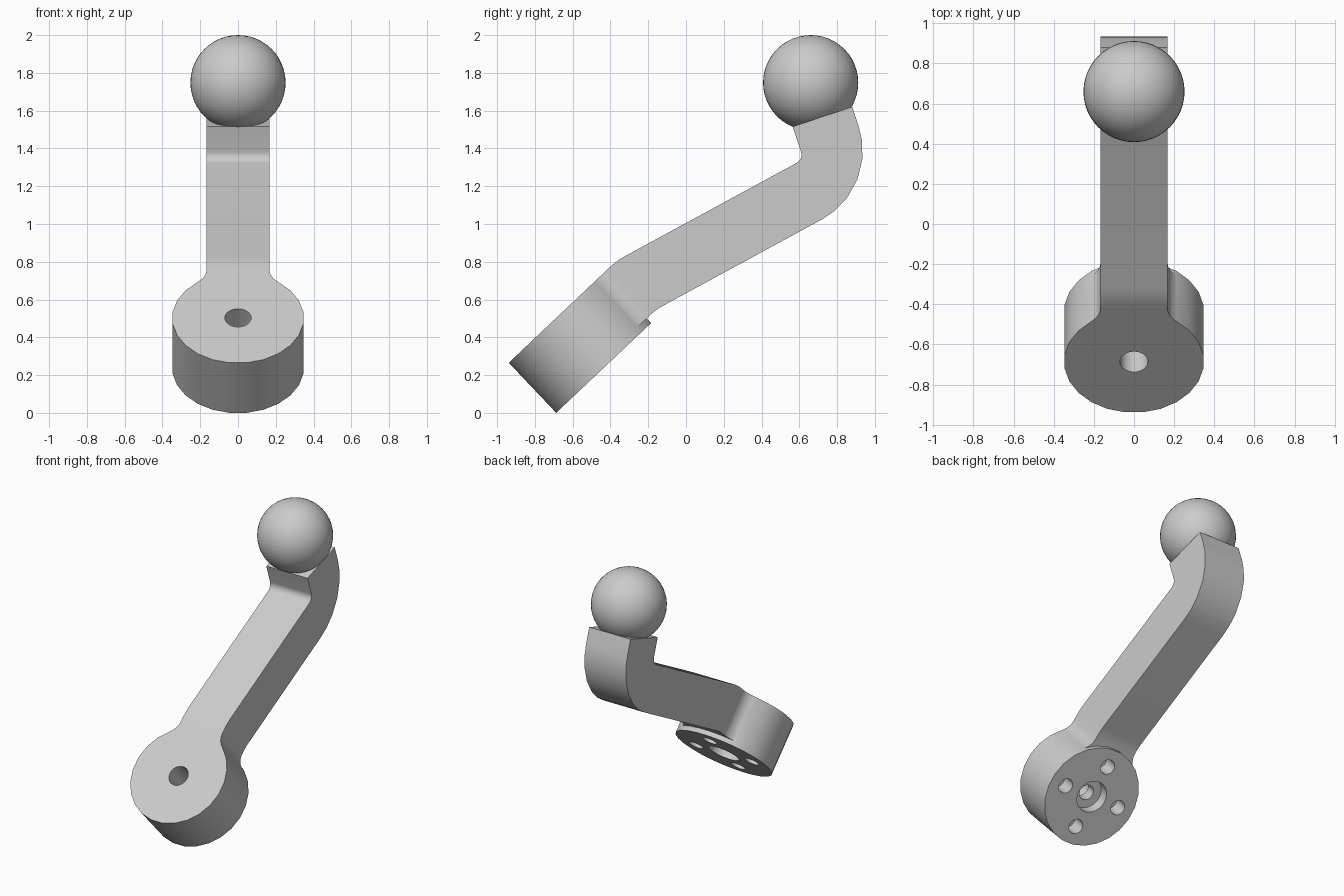
import bpy, bmesh
from math import sin, cos, tan, radians, sqrt, tau
from mathutils import Matrix, Vector

if "Cube" in bpy.data.objects:
    bpy.data.objects.remove(bpy.data.objects["Cube"])

grey = bpy.data.materials.new("plain grey")
grey.use_nodes = True
grey.diffuse_color = (0.6, 0.6, 0.6, 1)
grey.node_tree.nodes["Principled BSDF"].inputs["Base Color"].default_value = (0.6, 0.6, 0.6, 1)

# Tilted hub frame: x across, y towards the arm, z along the hub axis
HUB = Matrix.Translation((0, -0.436, 0.238)) @ Matrix.Rotation(radians(43.4), 4, 'X')
# Side profile frame: drawn in (y, z), extruded along x
SIDE = Matrix(((0, 0, 1, 0), (1, 0, 0, 0), (0, 1, 0, 0), (0, 0, 0, 1)))
HUB_R, HUB_H, HALF_W, STEP = 0.349, 0.365, 0.167, 0.034


def finish(name, bm):
    bmesh.ops.recalc_face_normals(bm, faces=bm.faces)
    mesh = bpy.data.meshes.new(name)
    bm.to_mesh(mesh)
    bm.free()
    mesh.materials.append(grey)
    obj = bpy.data.objects.new(name, mesh)
    bpy.context.collection.objects.link(obj)
    return obj


def prism(name, points, low, high, frame):
    bm = bmesh.new()
    face = bm.faces.new([bm.verts.new((p[0], p[1], low)) for p in points])
    out = bmesh.ops.extrude_face_region(bm, geom=[face])
    verts = [v for v in out["geom"] if isinstance(v, bmesh.types.BMVert)]
    bmesh.ops.translate(bm, verts=verts, vec=(0, 0, high - low))
    bm.faces.ensure_lookup_table()
    bm.transform(frame)
    return finish(name, bm)


def circle(r, n, cx=0, cy=0):
    return [(cx + r * sin(tau * (i + 0.5) / n), cy + r * cos(tau * (i + 0.5) / n)) for i in range(n)]


def rounded(corners):
    """Polygon whose corners (point, radius, segments) become arcs."""
    result = []
    for i, (p, r, n) in enumerate(corners):
        if not r:
            result.append(p)
            continue
        a = (corners[i - 1][0] - p).normalized()
        b = (corners[(i + 1) % len(corners)][0] - p).normalized()
        half = a.angle(b) / 2
        c = p + (a + b).normalized() * (r / sin(half))
        start, end = p + a * (r / tan(half)) - c, p + b * (r / tan(half)) - c
        for k in range(n + 1):
            result.append(c + start.lerp(end, k / n).normalized() * r)
    return result


def boolean(target, other, operation):
    bpy.context.view_layer.objects.active = target
    mod = target.modifiers.new(operation.lower(), 'BOOLEAN')
    mod.operation, mod.object, mod.solver = operation, other, 'EXACT'
    bpy.ops.object.modifier_apply(modifier=mod.name)
    bpy.data.objects.remove(other)


def smooth(obj, angle):
    bpy.ops.object.select_all(action='DESELECT')
    obj.select_set(True)
    bpy.context.view_layer.objects.active = obj
    bpy.ops.object.shade_smooth_by_angle(angle=radians(angle))


# Round hub
crank = prism("crank_arm", circle(HUB_R, 24), 0, HUB_H, HUB)

# Neck that flares from the arm into the hub with side fillets
meet = radians(37.5)
r = (HUB_R * sin(meet) - HALF_W) / (1 - sin(meet))
centre_x = HALF_W + r
centre_y = sqrt((HUB_R + r) ** 2 - centre_x ** 2)
flare = []
for i in range(7):
    a = (radians(90) - meet) * (1 - i / 6)
    flare.append((centre_x - r * cos(a), centre_y - r * sin(a)))
neck = prism("neck", [(0, 0)] + flare + [(-x, y) for x, y in reversed(flare)], STEP, HUB_H, HUB)
boolean(crank, neck, 'UNION')


# Bent square arm
def on_hub(u, v):
    p = HUB @ Vector((0, u, v))
    return Vector((p.y, p.z))


arm = prism("arm", rounded([
    (on_hub(0.3, STEP), 0, 0),
    (on_hub(0.414, STEP), 0.3, 4),
    (Vector((1.023, 1.189)), 0.41, 6),
    (Vector((0.88, 1.62)), 0, 0),
    (Vector((0.565, 1.515)), 0, 0),
    (Vector((0.622, 1.343)), 0.05, 6),
    (on_hub(0.441, HUB_H), 0.4, 4),
    (on_hub(0.3, HUB_H), 0, 0),
]), -HALF_W, HALF_W, SIDE)
boolean(crank, arm, 'UNION')

# Stepped centre bore and four bolt holes in the underside
for name, radius, low, high in (("bore", 0.052, -0.1, 0.5),
                                ("upper_bore", 0.07, 0.16, 0.5),
                                ("counterbore", 0.11, -0.1, 0.08)):
    boolean(crank, prism(name, circle(radius, 24), low, high, HUB), 'DIFFERENCE')
for x, y in ((1, 0), (-1, 0), (0, 1), (0, -1)):
    hole = prism("bolt_hole", circle(0.052, 16, x * 0.225, y * 0.225), -0.1, 0.12, HUB)
    boolean(crank, hole, 'DIFFERENCE')
smooth(crank, 32)

# Ball knob
bm = bmesh.new()
bmesh.ops.create_uvsphere(bm, u_segments=48, v_segments=24, radius=0.252)
bm.transform(Matrix.Translation((0, 0.66, 1.748)))
smooth(finish("ball_knob", bm), 60)
